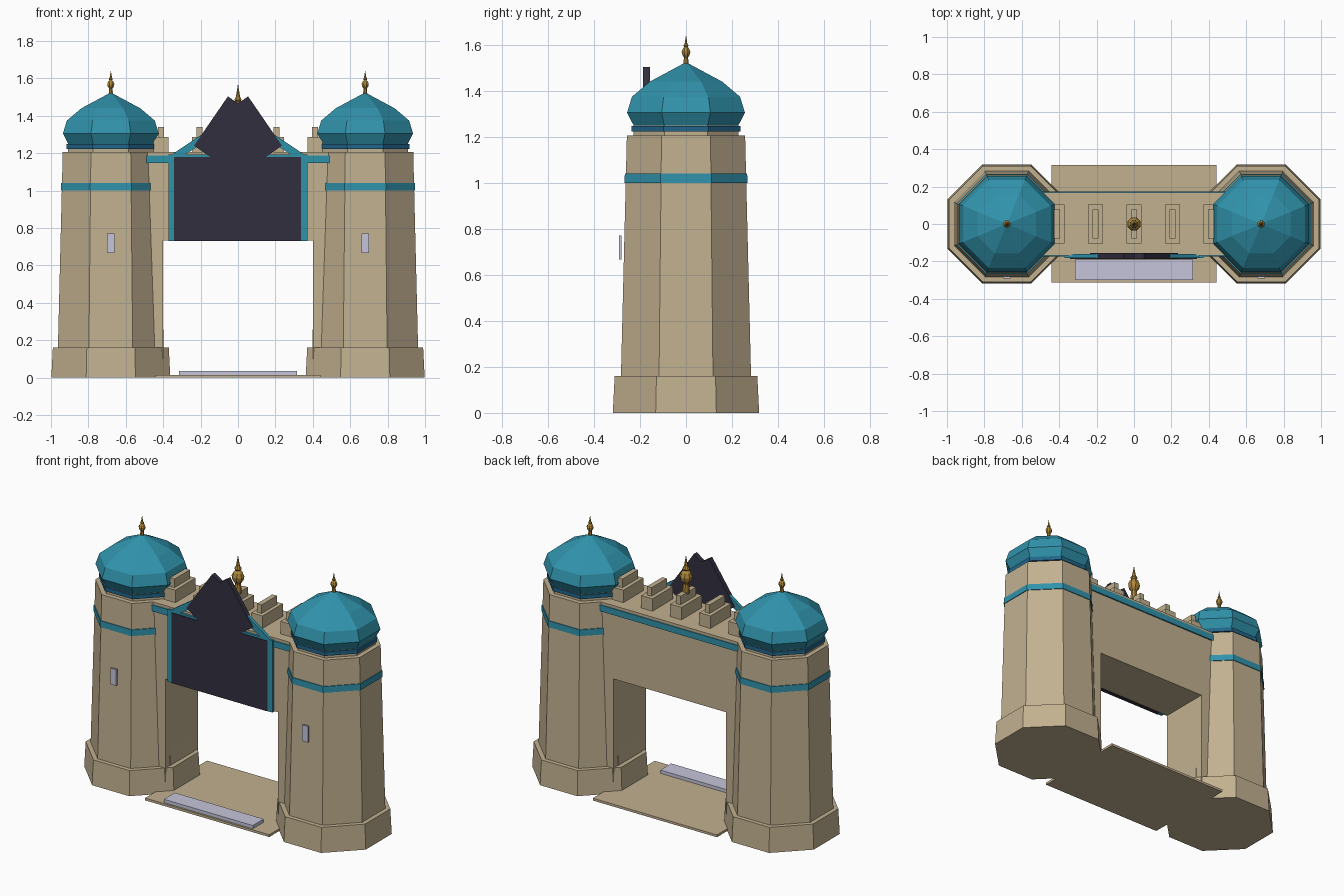
import bpy, bmesh, math

cube = bpy.data.objects.get("Cube")
if cube:
    bpy.data.objects.remove(cube, do_unlink=True)


def material(name, rgb):
    m = bpy.data.materials.new(name)
    m.use_nodes = True
    m.diffuse_color = (*rgb, 1)
    m.node_tree.nodes["Principled BSDF"].inputs["Base Color"].default_value = (*rgb, 1)
    return m


STONE = material("sandstone", (0.54, 0.44, 0.28))
TEAL = material("teal", (0.03, 0.29, 0.41))
BLUE = material("deep_blue", (0.015, 0.13, 0.25))
DARK = material("dark_slate", (0.032, 0.028, 0.05))
PALE = material("pale_lavender", (0.56, 0.56, 0.71))
GOLD = material("gold", (0.43, 0.25, 0.045))


def finish(name, bm, mat):
    bmesh.ops.recalc_face_normals(bm, faces=bm.faces)
    mesh = bpy.data.meshes.new(name)
    bm.to_mesh(mesh)
    bm.free()
    mesh.materials.append(mat)
    obj = bpy.data.objects.new(name, mesh)
    bpy.context.collection.objects.link(obj)
    return obj


def box(name, mat, x, y, z):
    """Box from (min, max) ranges."""
    return prism(name, mat, [(x[0], z[0]), (x[1], z[0]), (x[1], z[1]), (x[0], z[1])], y)


def prism(name, mat, outline, y):
    """Extrude an x-z outline between two y values."""
    bm = bmesh.new()
    face = bm.faces.new([bm.verts.new((px, y[0], pz)) for px, pz in outline])
    ext = bmesh.ops.extrude_face_region(bm, geom=[face])
    verts = [v for v in ext["geom"] if isinstance(v, bmesh.types.BMVert)]
    bmesh.ops.translate(bm, verts=verts, vec=(0, y[1] - y[0], 0))
    return finish(name, bm, mat)


def octagon(name, mat, profile, x=0, z=0, scale=1):
    """Eight-sided turned part; profile gives (flat-side radius, height)."""
    bm = bmesh.new()
    rings = []
    for r, h in profile:
        rad = max(r, 0.0005) * scale / math.cos(math.pi / 8)
        rings.append([bm.verts.new((x + rad * math.cos((i + 0.5) * math.pi / 4),
                                    rad * math.sin((i + 0.5) * math.pi / 4),
                                    z + h * scale)) for i in range(8)])
    for a, b in zip(rings, rings[1:]):
        for i in range(8):
            j = (i + 1) % 8
            bm.faces.new((a[i], a[j], b[j], b[i]))
    bm.faces.new(rings[0])
    bm.faces.new(rings[-1])
    return finish(name, bm, mat)


FINIAL = [(0.012, -0.01), (0.009, 0.025), (0.017, 0.038), (0.019, 0.05), (0.014, 0.063),
          (0.007, 0.07), (0.011, 0.076), (0.006, 0.085), (0, 0.12)]
DOME = [(0.228, 1.25), (0.256, 1.305), (0.235, 1.374), (0.157, 1.44), (0, 1.524)]

for side, s in (("left", 1), ("right", -1)):
    # Towers
    x = 0.68 * s
    octagon(side + "_tower_base", STONE, [(0.318, 0), (0.31, 0.16)], x)
    octagon(side + "_tower_shaft", STONE, [(0.283, 0.15), (0.257, 1.205)], x)
    octagon(side + "_tower_band", TEAL, [(0.267, 1.0), (0.266, 1.04)], x)
    octagon(side + "_tower_neck", STONE, [(0.228, 1.2), (0.228, 1.255)], x)
    octagon(side + "_neck_ring", BLUE, [(0.237, 1.222), (0.237, 1.248)], x)
    octagon(side + "_dome", TEAL, DOME, x)
    octagon(side + "_finial", GOLD, FINIAL, x, 1.52)
    box(side + "_tower_plaque", PALE, (x - 0.02, x + 0.02), (-0.292, -0.28), (0.667, 0.77))
    # Gate jambs
    box(side + "_jamb", STONE, sorted((0.4 * s, 0.62 * s)), (-0.165, 0.165), (0, 0.74))
    # Sign frame upright and sloping gable bar
    box(side + "_sign_frame", TEAL, sorted((0.335 * s, 0.372 * s)), (-0.182, -0.16), (0.73, 1.19))
    prism(side + "_gable_bar", TEAL,
          [(0.372 * s, 1.18), (0, 1.43), (0, 1.38), (0.3 * s, 1.18)], (-0.182, -0.16))

# Lintel, trim and roof slab
box("lintel_wall", STONE, (-0.62, 0.62), (-0.165, 0.165), (0.733, 1.19))
box("lintel_trim", TEAL, (-0.6, 0.6), (-0.174, 0.174), (1.147, 1.187))
box("roof_slab", STONE, (-0.58, 0.58), (-0.168, 0.168), (1.187, 1.205))

# Stepped battlements
for i in range(-2, 3):
    x = i * 0.206
    box("battlement_block", STONE, (x - 0.04, x + 0.04), (-0.103, 0.103), (1.2, 1.285))
    box("battlement_cap", STONE, (x - 0.016, x + 0.016), (-0.077, 0.077), (1.28, 1.34))
octagon("centre_finial", GOLD, FINIAL, 0, 1.345, 1.84)

# Sign board with double-peaked gable
box("sign_panel", DARK, (-0.342, 0.338), (-0.186, -0.16), (0.73, 1.18))
box("sign_top_rail", TEAL, (-0.372, 0.372), (-0.182, -0.16), (1.175, 1.192))
half = [(0.054, 1.503), (0.235, 1.24), (0.15, 1.18)]
prism("sign_gable", DARK, [(0, 1.466)] + half + [(-px, pz) for px, pz in reversed(half)],
      (-0.187, -0.156))

# Ground slab and step
box("floor_slab", STONE, (-0.44, 0.44), (-0.312, 0.315), (0, 0.015))
box("entrance_step", PALE, (-0.315, 0.315), (-0.3, -0.19), (0.015, 0.036))
